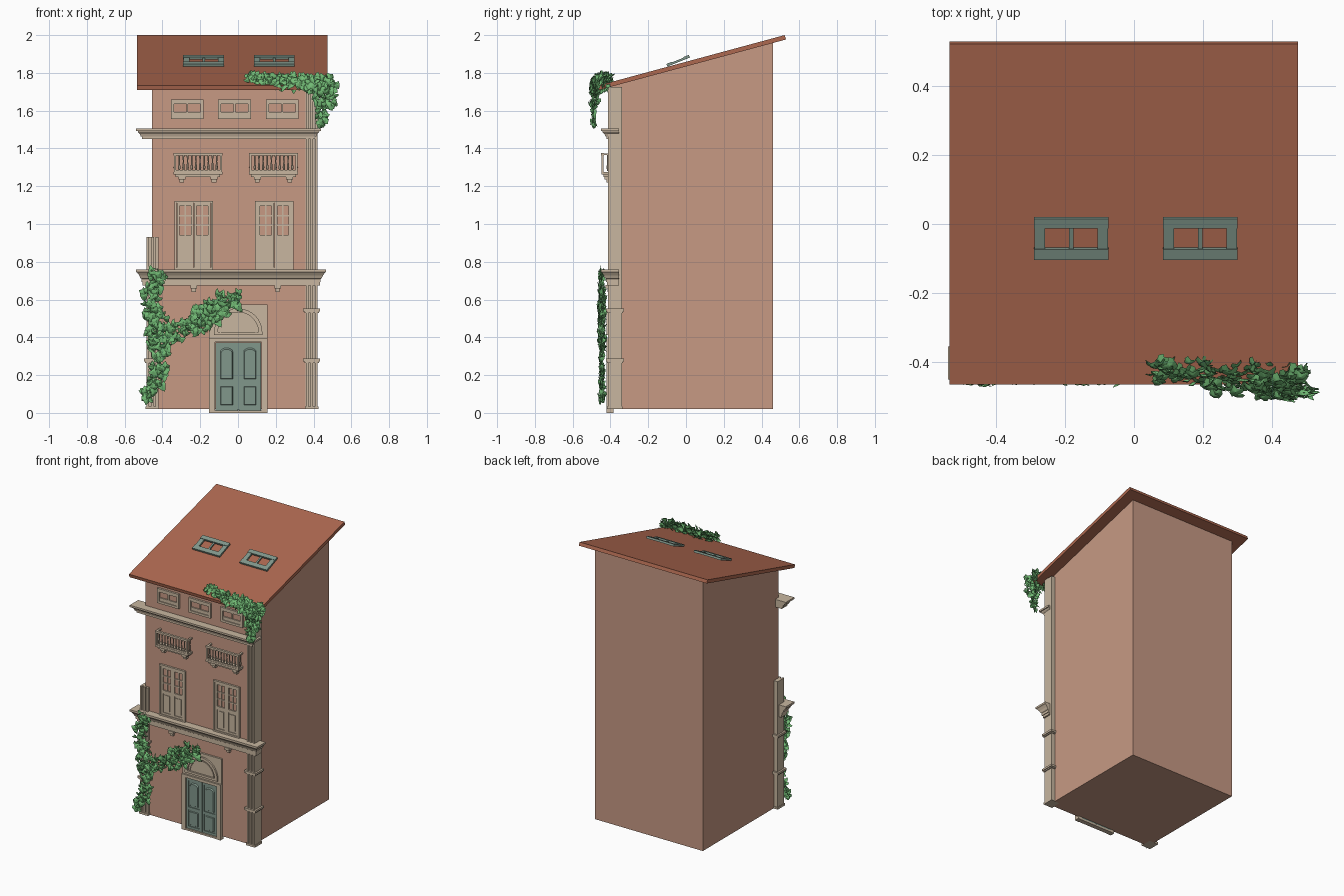
import bpy, bmesh, math, random
from mathutils import Vector, Matrix

random.seed(7)
YF = -0.395                      # front wall plane


def material(name, rgb):
    m = bpy.data.materials.new(name)
    m.diffuse_color = (*rgb, 1)
    return m


WALL = material("plaster", (0.57, 0.32, 0.23))
ROOF = material("roof_tile", (0.42, 0.14, 0.08))
STONE = material("stone", (0.58, 0.47, 0.35))
WOOD = material("painted_wood", (0.22, 0.31, 0.26))
LEAF = material("ivy_green", (0.17, 0.5, 0.18))


def finish(name, bm, mat, smooth=False):
    bmesh.ops.recalc_face_normals(bm, faces=bm.faces)
    me = bpy.data.meshes.new(name)
    bm.to_mesh(me)
    bm.free()
    me.materials.append(mat)
    ob = bpy.data.objects.new(name, me)
    bpy.context.collection.objects.link(ob)
    return ob


def add_box(bm, x0, x1, y0, y1, z0, z1):
    m = Matrix.Translation(((x0 + x1) / 2, (y0 + y1) / 2, (z0 + z1) / 2))
    bmesh.ops.create_cube(bm, size=1, matrix=m @ Matrix.Diagonal((x1 - x0, y1 - y0, z1 - z0, 1)))


def boxes(name, mat, items):
    bm = bmesh.new()
    for b in items:
        add_box(bm, *b)
    return finish(name, bm, mat)


def loft(bm, rings, closed=True):
    # skins a list of equal-length point rings and caps both ends
    vs = [[bm.verts.new(p) for p in r] for r in rings]
    n = len(rings[0])
    for a, b in zip(vs, vs[1:]):
        for i in range(n):
            j = (i + 1) % n
            bm.faces.new((a[i], a[j], b[j], b[i]))
    bm.faces.new(vs[0])
    bm.faces.new(vs[-1])


def frame(x0, x1, z0, z1, w, y0, y1=YF + 0.005):
    return [(x0, x0 + w, y0, y1, z0, z1), (x1 - w, x1, y0, y1, z0, z1),
            (x0 + w, x1 - w, y0, y1, z0, z0 + w), (x0 + w, x1 - w, y0, y1, z1 - w, z1)]


# house body and sloping roof slab
def side_prism(name, mat, x0, x1, profile):
    bm = bmesh.new()
    loft(bm, [[(x, y, z) for y, z in profile] for x in (x0, x1)])
    return finish(name, bm, mat)


side_prism("house_body", WALL, -0.455, 0.395, [(YF, 0.02), (0.46, 0.02), (0.46, 1.96), (YF, 1.73)])
side_prism("roof", ROOF, -0.535, 0.475, [(-0.46, 1.71), (-0.465, 1.733), (0.522, 2.0), (0.53, 1.977)])

# cornices: moulded profile mitred round the front corners
def cornice(name, xl, xr, profile):
    bm = bmesh.new()
    yf, yb = -0.415, -0.355
    path = lambda o: [(xl - o, yb), (xl - o, yf - o), (xr + o, yf - o), (xr + o, yb)]
    loft(bm, [[(*path(o)[k], z) for o, z in profile] for k in range(4)])
    finish(name, bm, STONE)


cornice("upper_cornice", -0.503, 0.403, [(-0.045, 1.45), (0.005, 1.45), (0.005, 1.462), (0.012, 1.464), (0.016, 1.476),
        (0.026, 1.486), (0.028, 1.492), (0.036, 1.492), (0.036, 1.505), (-0.045, 1.505)])
cornice("lower_cornice", -0.503, 0.43, [(-0.045, 0.675), (0.003, 0.675), (0.003, 0.692), (0.008, 0.692), (0.008, 0.71),
        (0.014, 0.714), (0.02, 0.728), (0.03, 0.742), (0.036, 0.746), (0.036, 0.76), (-0.045, 0.76)])

# fluted corner pilasters with bands
for name, cx, top in (("left_pilaster", -0.453, 0.93), ("right_pilaster", 0.39, 1.725)):
    parts = [(cx - 0.032, cx + 0.032, -0.40, -0.34, 0.02, top)]
    parts += [(cx + d - 0.007, cx + d + 0.007, -0.414, -0.395, 0.02, top) for d in (-0.024, 0, 0.024)]
    for z in (0.265, 0.53):
        parts.append((cx - 0.045, cx + 0.045, -0.424, -0.328, z + 0.008, z + 0.022))
        parts.append((cx - 0.039, cx + 0.039, -0.419, -0.333, z, z + 0.008))
    parts.append((cx - 0.036, cx + 0.036, -0.418, -0.336, 0.02, 0.035))
    boxes(name, STONE, parts)

# attic windows
for i, x in enumerate((-0.355, -0.105, 0.147)):
    p = frame(x, x + 0.173, 1.555, 1.66, 0.016, YF - 0.014)
    p += [(x + 0.016, x + 0.157, YF - 0.008, YF + 0.005, 1.571, 1.594),
          (x + 0.082, x + 0.091, YF - 0.008, YF + 0.005, 1.594, 1.644),
          (x + 0.016, x + 0.157, YF - 0.01, YF + 0.005, 1.634, 1.644)]
    boxes(f"attic_window_{i}", STONE, p)

# french windows: two leaves, glazed grid above a panel
for i, x in enumerate((-0.337, 0.09)):
    p = frame(x, x + 0.205, 0.758, 1.123, 0.012, YF - 0.014)
    for lx in (x + 0.013, x + 0.104):
        rx = lx + 0.088
        p += frame(lx, rx, 0.77, 1.11, 0.014, YF - 0.009)
        p.append((lx, rx, YF - 0.004, YF + 0.005, 0.77, 0.935))
        p.append((lx + 0.022, rx - 0.022, YF - 0.008, YF + 0.005, 0.80, 0.91))
        p.append((lx + 0.014, rx - 0.014, YF - 0.009, YF + 0.005, 0.92, 0.942))
        p.append((lx + 0.04, lx + 0.048, YF - 0.007, YF + 0.005, 0.94, 1.1))
        p += [(lx + 0.014, rx - 0.014, YF - 0.007, YF + 0.005, z, z + 0.007) for z in (0.99, 1.04)]
    boxes(f"french_window_{i}", STONE, p)

# balconies: slab, brackets, turned balusters, handrail
for i, c in enumerate((-0.212, 0.188)):
    bm = bmesh.new()
    for b in ((-0.13, 0.13, -0.448, -0.39, 1.262, 1.276), (-0.118, 0.118, -0.438, -0.39, 1.25, 1.262),
              (-0.13, 0.13, -0.45, -0.434, 1.362, 1.376), (-0.122, 0.122, -0.446, -0.436, 1.276, 1.286)):
        add_box(bm, c + b[0], c + b[1], *b[2:])
    for s in (-1, 1):
        add_box(bm, c + s * 0.122 - 0.007, c + s * 0.122 + 0.007, -0.435, -0.39, 1.364, 1.374)
        add_box(bm, c + s * 0.122 - 0.006, c + s * 0.122 + 0.006, -0.448, -0.436, 1.276, 1.364)
        add_box(bm, c + s * 0.085 - 0.018, c + s * 0.085 + 0.018, -0.432, -0.39, 1.236, 1.25)
        add_box(bm, c + s * 0.085 - 0.012, c + s * 0.085 + 0.012, -0.422, -0.39, 1.22, 1.236)
    spots = [(c + (k - 4.5) * 0.022, -0.442) for k in range(10)]
    spots += [(c + s * 0.122, -0.415) for s in (-1, 1)]
    for x, y in spots:
        loft(bm, [[(x + r * math.cos(k * math.pi / 3), y + r * math.sin(k * math.pi / 3), z) for k in range(6)]
                  for r, z in ((0.004, 1.28), (0.0065, 1.30), (0.003, 1.33), (0.005, 1.364))])
    finish(f"balcony_{i}", bm, STONE)

# small brackets under the lower cornice
for i, x in enumerate((-0.234, 0.21)):
    boxes(f"bracket_{i}", STONE, [(x - 0.018, x + 0.018, -0.425, -0.39, 0.658, 0.677),
                                  (x - 0.011, x + 0.011, -0.415, -0.39, 0.64, 0.658)])

# entrance: surround, arched fanlight, double door
boxes("door_surround", STONE, [(-0.153, -0.122, -0.42, -0.385, 0, 0.375), (0.125, 0.156, -0.42, -0.385, 0, 0.375),
      (-0.153, 0.156, -0.408, -0.385, 0.375, 0.575), (-0.153, 0.156, -0.42, -0.385, 0.375, 0.395),
      (-0.122, 0.125, -0.418, -0.385, 0, 0.012)])
bm = bmesh.new()
for ro, ri, yf in ((0.128, 0.108, -0.42), (0.098, 0.092, -0.414)):
    rings = []
    for k in range(17):
        a = math.pi * k / 16
        rings.append([(0.001 + r * math.cos(a), y, 0.425 + r * math.sin(a))
                      for r, y in ((ro, -0.40), (ro, yf), (ri, yf), (ri, -0.40))])
    loft(bm, rings)
add_box(bm, -0.127, 0.129, -0.42, -0.40, 0.412, 0.428)
finish("fanlight_arch", bm, STONE)


def panel(bm, x0, x1, z0, z1, rise, y0, y1):
    # raised panel with an arched top
    xm, h = (x0 + x1) / 2, (x1 - x0) / 2
    pts = [(x0, z0), (x1, z0)] + [(xm + h * math.cos(math.pi * k / 8), z1 + rise * math.sin(math.pi * k / 8))
                                  for k in range(9)]
    c = [(xm + (x - xm) * 0.86, z0 + (z - z0) * 0.92 + 0.005) for x, z in pts]
    loft(bm, [[(x, y1, z) for x, z in pts], [(x, y0, z) for x, z in c]])


bm = bmesh.new()
for x0 in (-0.12, 0.004):
    x1 = x0 + 0.119
    add_box(bm, x0, x1, -0.405, -0.385, 0.012, 0.373)
    for b in frame(x0, x1, 0.014, 0.372, 0.017, -0.411, -0.40):
        add_box(bm, *b)
    add_box(bm, x0 + 0.017, x1 - 0.017, -0.411, -0.40, 0.148, 0.168)
    panel(bm, x0 + 0.026, x1 - 0.026, 0.178, 0.325, 0.02, -0.412, -0.404)
    panel(bm, x0 + 0.026, x1 - 0.026, 0.04, 0.139, 0.0001, -0.412, -0.404)
add_box(bm, -0.004, 0.008, -0.416, -0.40, 0.014, 0.372)
finish("double_door", bm, WOOD)

# skylights: propped open frames on the roof
for i, x in enumerate((-0.182, 0.192)):
    p = [(-0.107, -0.076, -0.063, 0.063, -0.006, 0.006), (0.076, 0.107, -0.063, 0.063, -0.006, 0.006),
         (-0.108, 0.108, 0.034, 0.064, -0.005, 0.009), (-0.108, 0.108, -0.064, -0.032, -0.005, 0.009),
         (-0.006, 0.006, -0.04, 0.04, -0.005, 0.004)]
    ob = boxes(f"skylight_{i}", WOOD, p)
    ob.location = (x, -0.041, 1.863)
    ob.rotation_euler.x = math.radians(22)

# ivy: lobed, cupped leaves scattered along vine segments
OUTLINE = [(0, 0.1), (0.45, 0.3), (0.55, -0.1), (0.42, -0.25), (0.3, -0.6), (0, -0.9),
           (-0.3, -0.6), (-0.42, -0.25), (-0.55, -0.1), (-0.45, 0.3)]


def ivy(name, segments, up):
    bm = bmesh.new()
    for a, b, rad, dep, count in segments:
        a, b = Vector(a), Vector(b)
        for _ in range(count):
            t, ang, r = random.random(), random.uniform(0, 6.28), math.sqrt(random.random())
            d = b - a
            side = Vector((-d.z, 0, d.x)).normalized()
            p = a + d * t + side * rad * r * math.cos(ang) + Vector((0, dep * r * math.sin(ang), 0))
            s = random.uniform(0.028, 0.044)
            m = (Matrix.Translation(p) @ Matrix.Rotation(random.uniform(-0.7, 0.7), 4, 'Z')
                 @ Matrix.Rotation(random.uniform(-0.5, 0.5) - up, 4, 'X')
                 @ Matrix.Rotation(random.uniform(-0.9, 0.9), 4, 'Y'))
            vs = [bm.verts.new(m @ Vector((x * s, s * 0.5 * (x * x + 0.7 * z * z), (z + 0.3) * s))) for x, z in OUTLINE]
            mid = bm.verts.new(m @ Vector((0, -s * 0.08, s * 0.1)))
            for k in range(len(vs)):
                bm.faces.new((mid, vs[k], vs[(k + 1) % len(vs)]))
    finish(name, bm, LEAF)
    cu = bpy.data.curves.new(name + "_stems", 'CURVE')
    cu.dimensions, cu.bevel_depth, cu.bevel_resolution = '3D', 0.004, 1
    for a, b, *_ in segments:
        sp = cu.splines.new('POLY')
        sp.points.add(1)
        sp.points[0].co, sp.points[1].co = (*a, 1), (*b, 1)
    cu.materials.append(LEAF)
    bpy.context.collection.objects.link(bpy.data.objects.new(name + "_stems", cu))


Y = -0.45
ivy("wall_ivy", [((-0.495, Y, 0.07), (-0.44, Y, 0.15), 0.035, 0.012, 28),
                 ((-0.44, Y, 0.14), (-0.41, Y, 0.35), 0.045, 0.012, 48),
                 ((-0.42, Y, 0.34), (-0.44, Y, 0.52), 0.06, 0.015, 65),
                 ((-0.44, Y, 0.50), (-0.45, Y, 0.66), 0.055, 0.015, 50),
                 ((-0.455, Y, 0.65), (-0.42, -0.455, 0.76), 0.04, 0.01, 24),
                 ((-0.40, Y, 0.40), (-0.21, Y, 0.46), 0.05, 0.012, 50),
                 ((-0.22, Y, 0.47), (-0.10, Y, 0.56), 0.07, 0.015, 70),
                 ((-0.11, Y, 0.57), (0.01, Y, 0.59), 0.06, 0.015, 42)], 0.0)
ivy("roof_ivy", [((0.05, -0.43, 1.775), (0.22, -0.44, 1.755), 0.028, 0.035, 55),
                 ((0.2, -0.45, 1.755), (0.38, -0.455, 1.75), 0.04, 0.05, 80),
                 ((0.36, -0.46, 1.74), (0.50, -0.46, 1.74), 0.045, 0.05, 80)], 0.5)
ivy("hanging_ivy", [((0.46, -0.49, 1.74), (0.45, -0.49, 1.62), 0.07, 0.02, 60),
                    ((0.45, -0.49, 1.63), (0.44, -0.495, 1.51), 0.03, 0.01, 20)], 0.1)
